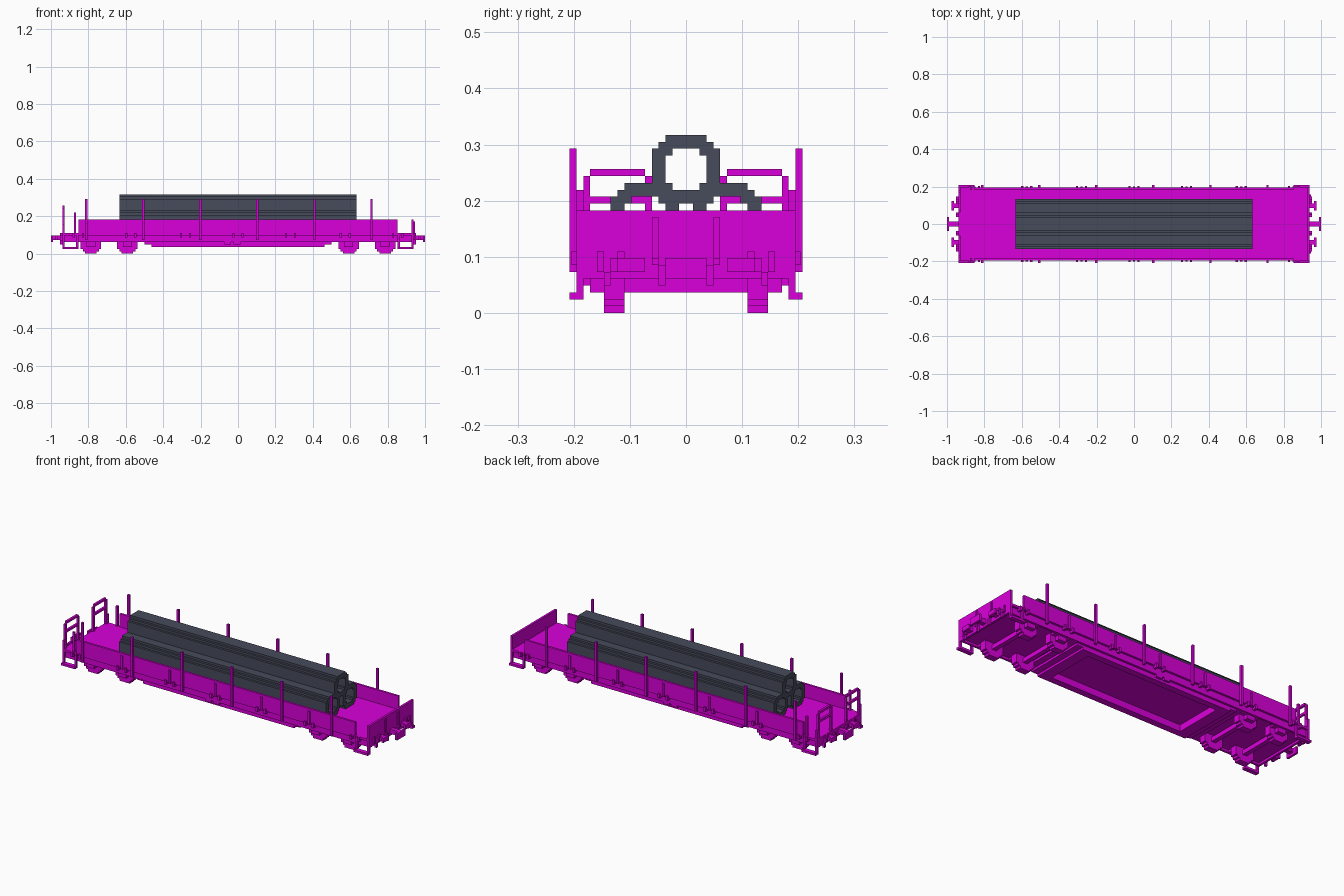
import bpy, bmesh

V = 2 / 164  # size of one block
cube = bpy.data.objects.get("Cube")
if cube:
    bpy.data.objects.remove(cube)


def make_material(name, color):
    m = bpy.data.materials.new(name)
    m.use_nodes = True
    m.diffuse_color = color
    m.node_tree.nodes["Principled BSDF"].inputs["Base Color"].default_value = color
    return m


magenta = make_material("magenta paint", (0.7, 0.0, 0.7, 1))
steel = make_material("slate steel", (0.063, 0.069, 0.105, 1))


def mirrored(boxes, x=False, y=False):
    """Repeat boxes (x0, x1, y0, y1, z0, z1) across the chosen axes."""
    out = list(boxes)
    if x:
        out += [(-b, -a, *rest) for a, b, *rest in out]
    if y:
        out += [(a, b, -d, -c, e, f) for a, b, c, d, e, f in out]
    return out


def build(name, boxes, material=magenta):
    """Make one object out of boxes measured in blocks."""
    bm = bmesh.new()
    for x0, x1, y0, y1, z0, z1 in boxes:
        verts = bmesh.ops.create_cube(bm, size=1)["verts"]
        for v in verts:
            v.co.x = (x1 if v.co.x > 0 else x0) * V
            v.co.y = (y1 if v.co.y > 0 else y0) * V
            v.co.z = (z1 if v.co.z > 0 else z0) * V
    mesh = bpy.data.meshes.new(name)
    bm.to_mesh(mesh)
    bm.free()
    mesh.materials.append(material)
    ob = bpy.data.objects.new(name, mesh)
    bpy.context.collection.objects.link(ob)
    return ob


# Deck with its flat underside, sills and low side walls
build("deck", [(-76, 76, -14, 14, 6, 9)])
build("side_sills", mirrored([(-77, 77, 14, 15, 5, 9)], y=True))
build("side_walls", mirrored([(-70, 70, 15, 16, 8, 15)], y=True))
build("end_beams", mirrored([(76, 77, -16, 16, 5, 9), (70, 76, 15, 16, 8, 9)],
                            x=True, y=True))

# Plain board at one end with its stiffeners
build("end_board", [(76, 77, -16, 16, 9, 15)])
build("end_board_stiffeners", mirrored(
    [(77, 77.6, 4, 5, 8, 14), (77, 77.6, 12, 13, 6, 9)], y=True))

# Tall stakes along both sides
build("side_stakes", mirrored(
    [(x, x + 1, 16, 17, 6, 24) for x in range(-67, 59, 25)], y=True))

# Paired wall hinges with a block between them
hinges = []
for x in (-70, -47, -23, 0, 23, 47, 70):
    for s in (-2.5, 1.5):
        hinges.append((x + s, x + s + 1, 15, 16.7, 7, 9))
    hinges.append((x - 0.5, x + 0.5, 15, 16.5, 8, 14 if abs(x) < 60 else 9))
build("wall_hinges", mirrored(hinges, y=True))

# Underframe: a hollow belly whose ends step up towards the bogies
steps = [(38, 3), (41, 4), (44, 5)]
build("belly_beams", mirrored([(-x, x, 11, 14, z, 6) for x, z in steps], y=True))
build("belly_end_frames", mirrored([(33, x, -11, 11, z, 6) for x, z in steps], x=True))
build("side_fittings", mirrored(
    [(-6, -3, 14, 15, 4, 5), (-2, 1, 14, 15, 4, 5)], y=True))

# Wheels, axles and bearings
wheels, axles, bearings = [], [], []
for x in (48.5, 64.5):
    for z0, z1, half in ((0, 1, 2.5), (1, 2, 3.5), (2, 6, 4.5)):
        wheels.append((x - half, x + half, 9, 12, z0, z1))
    axles.append((x - 1, x + 1, -9, 9, 3, 5))
    bearings += [(x - 2, x + 2, 12, 14, 3, 5), (x - 4, x + 4, 12, 14, 5, 6)]
build("wheels", mirrored(wheels, x=True, y=True))
build("axles", mirrored(axles, x=True))
build("axle_bearings", mirrored(bearings, x=True, y=True))

# Corner foot steps
build("foot_steps", mirrored(
    [(70, 77, 15, 17, 2, 3), (70, 71, 15, 16, 3, 8), (76, 77, 15, 16, 3, 8)],
    x=True, y=True))

# Buffers, coupler and brake hoses at both ends
build("buffers", mirrored(
    [(77, 79, 7, 9, 6, 8), (79, 80, 6, 10, 6, 8)], x=True, y=True))
build("couplers", mirrored(
    [(77, 81, -1, 1, 6, 8), (81, 82, -3, 3, 5, 8)], x=True))
build("brake_hoses", mirrored(
    [(77, 78, 4, 5, 7, 8), (77, 78, 3, 4, 4, 7), (77, 78, 11, 12, 4, 6),
     (77, 78, 10, 11, 6, 8), (77, 78, 9, 10, 8, 9)], x=True, y=True))

# Handrails and short posts at the open end
build("end_handrails", mirrored(
    [(-77, -76, 6, 14, 20, 21), (-77, -76, 6, 14, 16, 17),
     (-77, -76, 5, 6, 7, 20), (-77, -76, 14, 15, 7, 20)], y=True))
build("open_end_posts", mirrored(
    [(-72, -71, 15, 16, 9, 18), (-77, -76, 15, 16, 9, 13)], y=True))


# Load of three stepped round pipes
def pipe(name, y, z):
    rows = [(-3, 3, 4, 5), (-4, 4, 3, 4)]                # crown
    rows += [(2, 5, 2, 3), (-5, -2, 2, 3)]               # shoulders
    rows += [(3, 5, 0, 2), (-5, -3, 0, 2)]               # walls
    rows += [(a, b, -d, -c) for a, b, c, d in rows]
    build(name, [(-52, 52, y + a, y + b, z + c, z + d) for a, b, c, d in rows], steel)


pipe("left_pipe", -6, 14)
pipe("right_pipe", 6, 14)
pipe("top_pipe", 0, 21)
